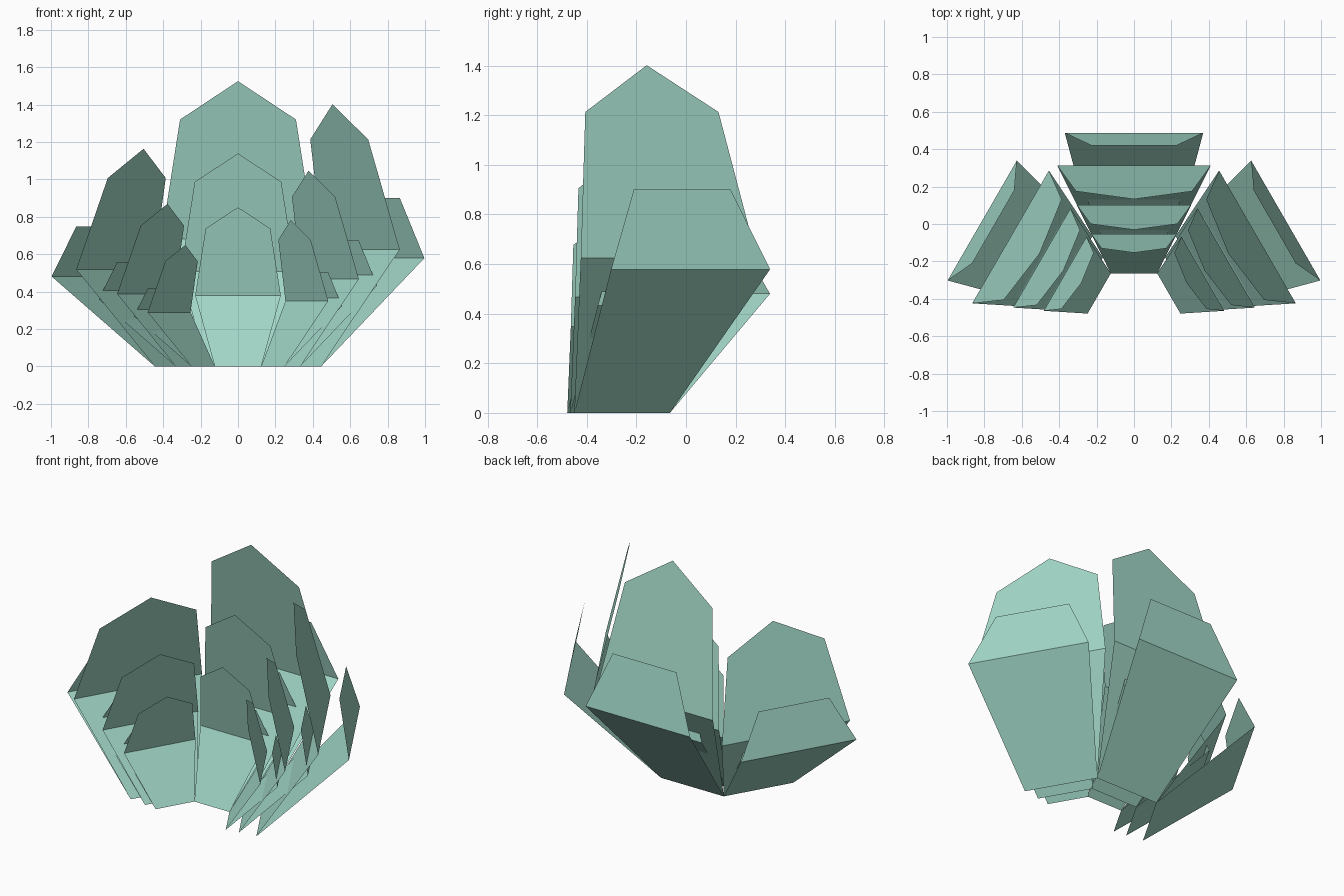
import bpy
from math import radians
from mathutils import Matrix, Vector

if "Cube" in bpy.data.objects:
    bpy.data.objects.remove(bpy.data.objects["Cube"])

mat = bpy.data.materials.new("leaf_green")
mat.diffuse_color = (0.36, 0.68, 0.57, 1)
mat.use_nodes = True
mat.node_tree.nodes["Principled BSDF"].inputs["Base Color"].default_value = mat.diffuse_color

HUB = -0.45          # y of the fan centre, full-size layer
FOCUS = -0.515       # y of the point the layers shrink towards

# Leaf outlines as (half width, distance from fan centre, height)
INNER = [(0.2225, 0.385, 0), (0.41, 0.762, 0.68), (0.31, 0.625, 1.32), (0, 0.583, 1.525)]
OUTER = [(0.2225, 0.385, 0), (0.37, 0.937, 0.63), (0.225, 0.869, 0.98)]


def leaf(name, rows, angle, tall, size):
    """Sheet leaf: flared lower panel and a folded-up blade."""
    m = (Matrix.Translation((0, FOCUS, 0)) @ Matrix.Scale(size, 4)
         @ Matrix.Translation((0, HUB - FOCUS, 0)) @ Matrix.Rotation(radians(angle), 4, 'Z'))
    right = [Vector((w, d, h * tall)) for w, d, h in rows]
    left = [Vector((-w, d, h * tall)) for w, d, h in rows if w > 0]
    verts = [m @ v for v in right + left]
    n, k = len(right), len(left)
    blade = list(range(1, n)) + [n + i for i in range(k - 1, 0, -1)]
    mesh = bpy.data.meshes.new(name)
    mesh.from_pydata(verts, [], [(0, 1, n + 1, n), blade])
    mesh.materials.append(mat)
    ob = bpy.data.objects.new(name, mesh)
    bpy.context.collection.objects.link(ob)


# Three clumps fanned 60 degrees apart, each with three nested layers
for side, angle, tall in (("center", 0, 1), ("right", -60, 0.919), ("left", 60, 0.763)):
    for layer, size in (("back", 1), ("middle", 0.747), ("front", 0.558)):
        leaf(f"{side}_{layer}_inner_leaf", INNER, angle, tall, size)
        leaf(f"{side}_{layer}_outer_leaf", OUTER, angle, tall, size)
